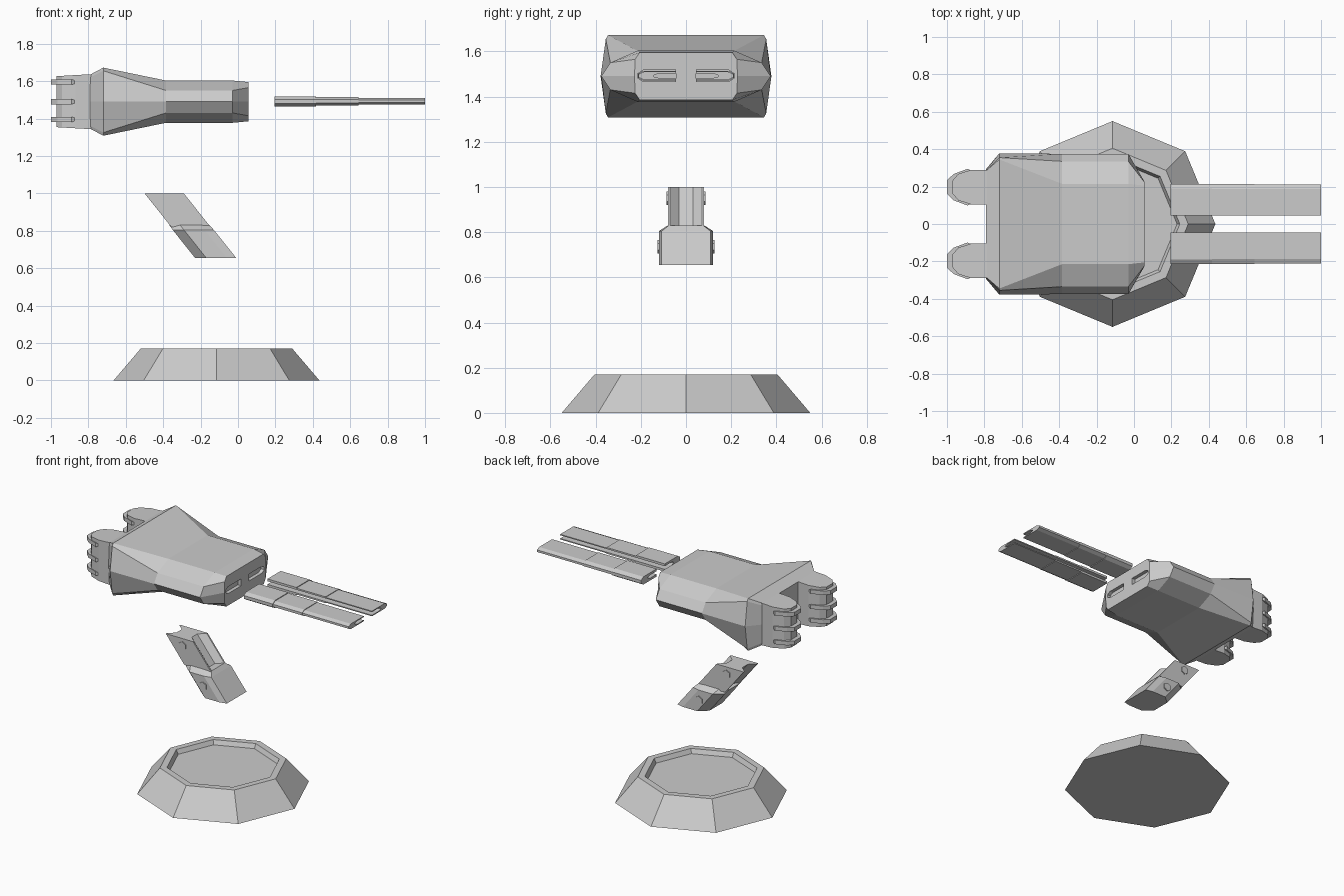
import bpy, bmesh
from math import cos, sin, pi, radians

if "Cube" in bpy.data.objects:
    bpy.data.objects.remove(bpy.data.objects["Cube"])


def loft(name, rings):
    """Skin a list of equal-length point rings and cap both ends."""
    bm = bmesh.new()
    vs = [[bm.verts.new(p) for p in r] for r in rings]
    n = len(rings[0])
    for a, b in zip(vs, vs[1:]):
        for i in range(n):
            j = (i + 1) % n
            bm.faces.new((a[i], a[j], b[j], b[i]))
    bm.faces.new(vs[0])
    bm.faces.new(vs[-1])
    bmesh.ops.recalc_face_normals(bm, faces=bm.faces)
    me = bpy.data.meshes.new(name)
    bm.to_mesh(me)
    bm.free()
    ob = bpy.data.objects.new(name, me)
    bpy.context.collection.objects.link(ob)
    return ob


def circle(r, n, turn=0):
    return [(r * cos(2 * pi * i / n + turn), r * sin(2 * pi * i / n + turn)) for i in range(n)]


def mirror_y(half):
    return half + [(x, -y) for x, y in reversed(half)]


# Octagonal base with a recessed top
loft("base", [[(x - 0.115, y, z) for x, y in circle(r, 8)]
              for r, z in ((0.55, 0), (0.405, 0.17), (0.36, 0.17), (0.345, 0.14))])


# Slanted support arm: grooved upper beam, chamfered lower sleeve
def arm_ring(section, z):
    cx = -0.395 - (z - 1.0) * 0.797
    return [(cx + x, y, z) for x, y in section]


beam = mirror_y([(-0.06, 0.03), (-0.105, 0.07), (-0.105, 0.08),
                 (0.105, 0.08), (0.105, 0.07), (0.06, 0.03)])
loft("arm_beam", [arm_ring(beam, z) for z in (0.82, 1.0)])
sleeve = mirror_y([(-0.11, 0.07), (-0.05, 0.12), (0.06, 0.12), (0.11, 0.108)])
collar = mirror_y([(-0.108, 0.06), (-0.05, 0.08), (0.06, 0.08), (0.106, 0.075)])
loft("arm_sleeve", [arm_ring(sleeve, 0.655), arm_ring(sleeve, 0.805), arm_ring(collar, 0.83)])

# Hexagonal bolts on both sides of the arm
for label, bx, bz, y0 in (("upper", -0.37, 0.95, 0.075), ("lower", -0.185, 0.735, 0.115)):
    for side in (-1, 1):
        loft(f"{label}_bolt", [[(bx + x, side * y, bz + z) for x, z in circle(0.03, 6, pi / 6)]
                               for y in (y0, y0 + 0.012)])

# Main housing: ten-sided sections along x
ZC = 1.49


def body_ring(x, quarter):
    right = quarter + [(y, -h) for y, h in reversed(quarter[:-1])]
    return [(x, y, ZC + h) for y, h in right + [(-y, -h) for y, h in right]]


mid = [(0.215, 0.113), (0.335, 0.06), (0.375, 0)]
body = loft("housing", [
    body_ring(-0.79, [(0.285, 0.145), (0.288, 0.13), (0.295, 0)]),
    body_ring(-0.72, [(0.345, 0.182), (0.355, 0.165), (0.378, 0)]),
    body_ring(-0.385, mid),
    body_ring(-0.03, mid),
    body_ring(0.055, [(0.205, 0.105), (0.225, 0.075), (0.228, 0)])])


# Rail profile: C-shape open towards the centre line, chamfered outside
def rail_ring(x, side, h, outer):
    half = [(0.142, 0.004), (0.115, 0.011), (0.045, 0.011), (0.045, h), (outer - 0.025, h), (outer, h * 0.4)]
    pts = half + [(y, -z) for y, z in reversed(half)]
    return [(x, side * y, ZC + 0.002 + z) for y, z in pts]


for side in (-1, 1):
    # Shallow slot in the housing front
    cutter = loft("slot_cutter", [[(x, side * y, ZC + 0.002 + z) for y, z in
                  ((0.045, 0.024), (0.185, 0.024), (0.21, 0.01),
                   (0.21, -0.01), (0.185, -0.024), (0.045, -0.024))] for x in (0.03, 0.1)])
    cutter.hide_render = True
    mod = body.modifiers.new("slot", "BOOLEAN")
    mod.object = cutter
    mod.solver = "EXACT"
    bpy.context.view_layer.objects.active = body
    bpy.ops.object.modifier_apply(modifier=mod.name)
    bpy.data.objects.remove(cutter)

    # Three telescoping rail segments
    for i, (x0, x1, h, outer) in enumerate(((0.195, 0.418, 0.027, 0.215),
                                            (0.418, 0.643, 0.022, 0.213),
                                            (0.643, 1.0, 0.018, 0.211))):
        loft(f"rail_segment_{i + 1}", [rail_ring(x, side, h, outer) for x in (x0, x1)])

    # Rear pod with rounded plan and slightly sloping ends
    yc = side * 0.197
    plan = mirror_y([(-0.78, 0.093), (-0.87, 0.093), (-0.94, 0.07), (-0.97, 0.035)])
    loft("rear_pod", [[(x, yc + y, ZC + s * (0.147 + 0.06 * min(0, x + 0.79)))
                       for x, y in plan] for s in (-1, 1)])

    # Three wedge-edged vanes around each pod
    vane = mirror_y([(-0.86, 0.085), (-0.89, 0.098), (-0.965, 0.07), (-1.0, 0.036)])
    for vz in (1.395, 1.49, 1.595):
        loft("pod_vane", [[(x, yc + y, vz + s * (0.004 if x > -0.87 else 0.014))
                           for x, y in vane] for s in (-1, 1)])
